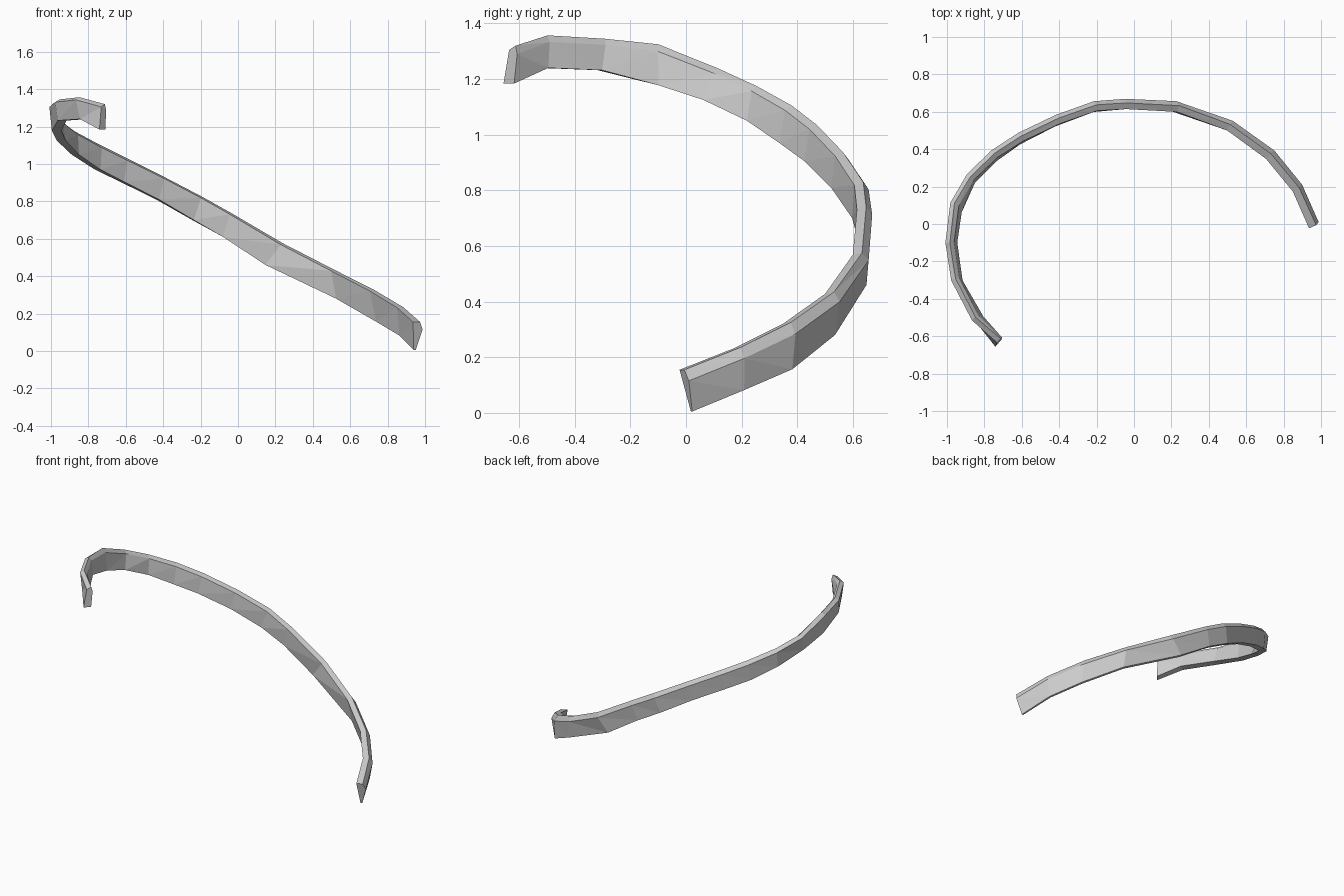
import bpy, bmesh
from mathutils import Vector

if "Cube" in bpy.data.objects:
    bpy.data.objects.remove(bpy.data.objects["Cube"])

# Upper and lower rail of the curved band, station by station
RAILS = [
    (.965, -.01, .155, .945, .02, .005), (.875, .19, .235, .87, .205, .082),
    (.725, .37, .325, .745, .375, .157), (.51, .525, .435, .53, .525, .28),
    (.24, .625, .575, .15, .635, .46), (-.04, .64, .74, -.08, .637, .61),
    (-.2, .63, .83, -.24, .615, .70), (-.4, .56, .935, -.43, .54, .81),
    (-.6, .465, 1.035, -.62, .445, .905), (-.74, .375, 1.105, -.75, .355, .97),
    (-.87, .25, 1.175, -.87, .235, 1.05), (-.955, .11, 1.24, -.945, .07, 1.125),
    (-.98, -.1, 1.325, -.97, -.1, 1.178), (-.95, -.29, 1.345, -.94, -.31, 1.232),
    (-.845, -.495, 1.357, -.825, -.51, 1.24), (-.71, -.61, 1.32, -.725, -.637, 1.184),
]
rails = [(Vector(r[:3]), Vector(r[3:])) for r in RAILS]
last = len(rails) - 1

bm = bmesh.new()
rings = []
for i, (top, low) in enumerate(rails):
    # Outward direction in plan, square to the path
    d = rails[min(i + 1, last)][0] - rails[max(i - 1, 0)][0]
    out = Vector((d.y, -d.x, 0)).normalized()
    u = i / last
    # Wedge section: wide on top at the low end, wide below at the high end
    wt = .032 + (.012 - .032) * u
    wb = .006 + (.025 - .006) * min(1, u * 1.6)
    drop = (low - top) * .22
    section = [top - out * wt + drop * u,
               top + out * wt * .3,
               top + out * .03 + drop * (1.2 - u * .7),
               low + out * wb,
               low - out * wb]
    rings.append([bm.verts.new(p) for p in section])

# Skin the sections and close both ends
n = len(rings[0])
for a, b in zip(rings, rings[1:]):
    for k in range(n):
        j = (k + 1) % n
        bm.faces.new((a[k], a[j], b[j], b[k]))
bm.faces.new(rings[0])
bm.faces.new(rings[-1])
bmesh.ops.triangulate(bm, faces=[f for f in bm.faces if len(f.verts) == 4])
bmesh.ops.recalc_face_normals(bm, faces=bm.faces)

mesh = bpy.data.meshes.new("curved_band")
bm.to_mesh(mesh)
bm.free()
bpy.context.collection.objects.link(bpy.data.objects.new("curved_band", mesh))
